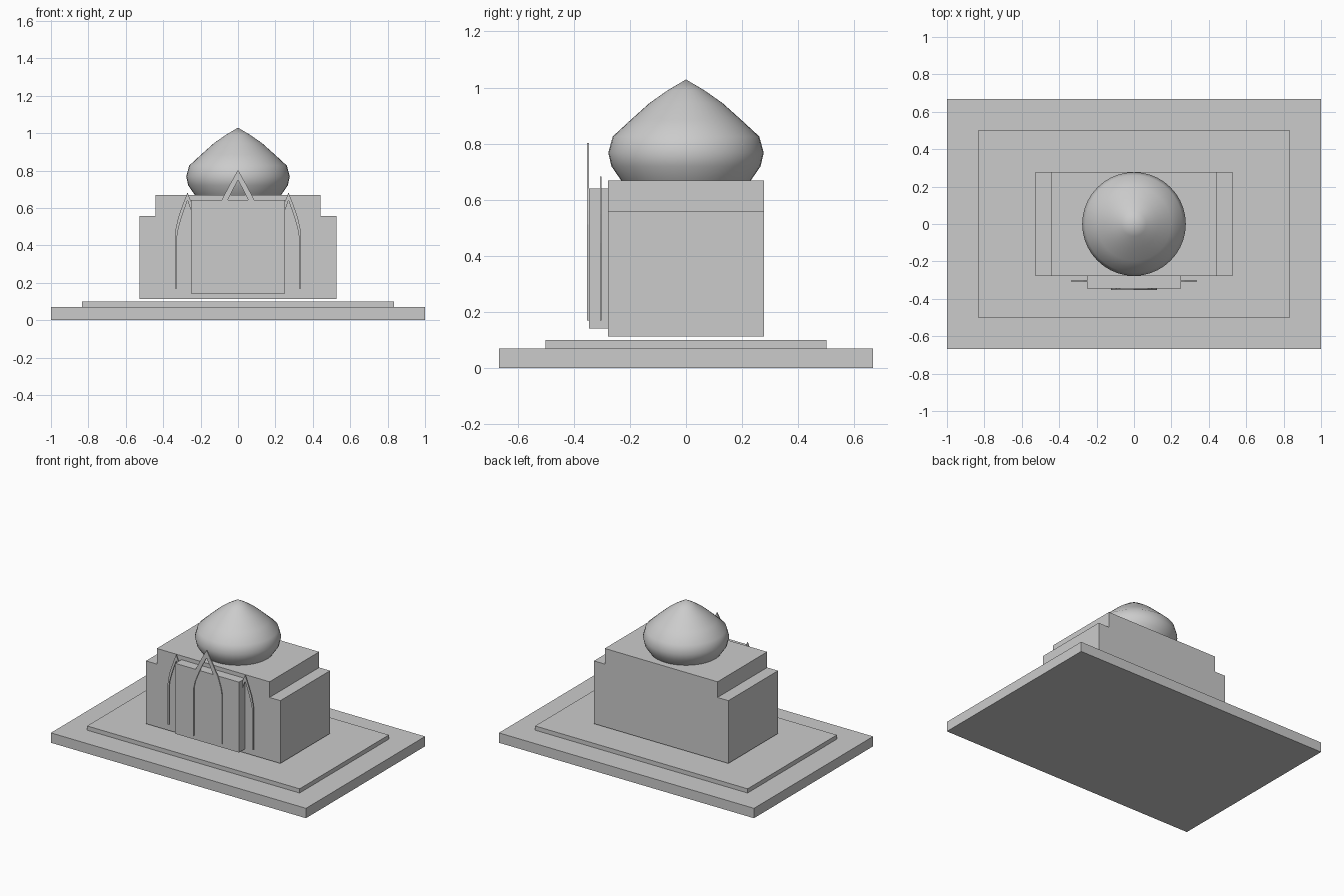
import bpy
import bmesh
import math

cube = bpy.data.objects.get("Cube")
if cube:
    bpy.data.objects.remove(cube, do_unlink=True)

stone = bpy.data.materials.new("light_grey_stone")
stone.use_nodes = True
grey = (0.6, 0.6, 0.6, 1)
stone.diffuse_color = grey
stone.node_tree.nodes["Principled BSDF"].inputs["Base Color"].default_value = grey


def finish(name, bm):
    """Turn a bmesh into a named stone object."""
    bmesh.ops.recalc_face_normals(bm, faces=bm.faces)
    mesh = bpy.data.meshes.new(name)
    bm.to_mesh(mesh)
    bm.free()
    mesh.materials.append(stone)
    obj = bpy.data.objects.new(name, mesh)
    bpy.context.collection.objects.link(obj)
    return obj


def box(name, half_x, y0, y1, z0, z1):
    """Box centred on x = 0."""
    bm = bmesh.new()
    bmesh.ops.create_cube(bm, size=1)
    bmesh.ops.scale(bm, vec=(2 * half_x, y1 - y0, z1 - z0), verts=bm.verts)
    bmesh.ops.translate(bm, vec=(0, (y0 + y1) / 2, (z0 + z1) / 2), verts=bm.verts)
    return finish(name, bm)


# Half of the pointed arch, in unit width and height, foot to tip
OUTER = [(1, 0), (1, 0.54), (0.93, 0.62), (0.73, 0.74), (0.38, 0.87), (0, 1)]
INNER = [(0.82, 0), (0.82, 0.54), (0.72, 0.62), (0.46, 0.74), (0.23, 0.83), (0, 0.915)]


def arch(name, cx, half_width, y0, y1, z0, z1):
    """Thin pointed arch frame, built as a mirrored strip and extruded back."""
    bm = bmesh.new()

    def full(half):
        pts = half + [(-x, z) for x, z in reversed(half[:-1])]
        return [bm.verts.new((cx + x * half_width, y0, z0 + z * (z1 - z0)))
                for x, z in pts]

    out, inn = full(OUTER), full(INNER)
    for i in range(len(out) - 1):
        bm.faces.new((out[i], out[i + 1], inn[i + 1], inn[i]))
    ext = bmesh.ops.extrude_face_region(bm, geom=bm.faces[:], use_keep_orig=True)
    back = [v for v in ext["geom"] if isinstance(v, bmesh.types.BMVert)]
    bmesh.ops.translate(bm, vec=(0, y1 - y0, 0), verts=back)
    return finish(name, bm)


# Stepped plinth
box("lower_platform", 1.0, -0.667, 0.667, 0.0, 0.07)
box("upper_platform", 0.833, -0.5, 0.5, 0.07, 0.1)

# Hall with raised roof block and projecting portal
box("main_hall", 0.527, -0.278, 0.278, 0.113, 0.558)
box("roof_block", 0.442, -0.278, 0.278, 0.558, 0.669)
box("portal", 0.25, -0.346, -0.278, 0.142, 0.641)

# Arch frames on the front
arch("central_arch", 0, 0.122, -0.353, -0.345, 0.17, 0.803)
for side, sign in (("left", 1), ("right", -1)):
    arch(side + "_arch", sign * 0.27, 0.068, -0.307, -0.302, 0.17, 0.683)

# Onion dome, a spun profile
PROFILE = [(0, 0.66), (0.225, 0.66), (0.235, 0.675), (0.266, 0.72), (0.277, 0.768),
           (0.261, 0.826), (0.197, 0.885), (0.13, 0.945), (0.066, 0.99), (0, 1.029)]
bm = bmesh.new()
ring = [bm.verts.new((r, 0, z)) for r, z in PROFILE]
edges = [bm.edges.new(pair) for pair in zip(ring, ring[1:])]
bmesh.ops.spin(bm, geom=ring + edges, cent=(0, 0, 0), axis=(0, 0, 1),
               angle=2 * math.pi, steps=40)
bmesh.ops.remove_doubles(bm, verts=bm.verts, dist=0.0005)
dome = finish("onion_dome", bm)
bpy.ops.object.select_all(action="DESELECT")
dome.select_set(True)
bpy.context.view_layer.objects.active = dome
bpy.ops.object.shade_smooth_by_angle(angle=math.radians(40))
